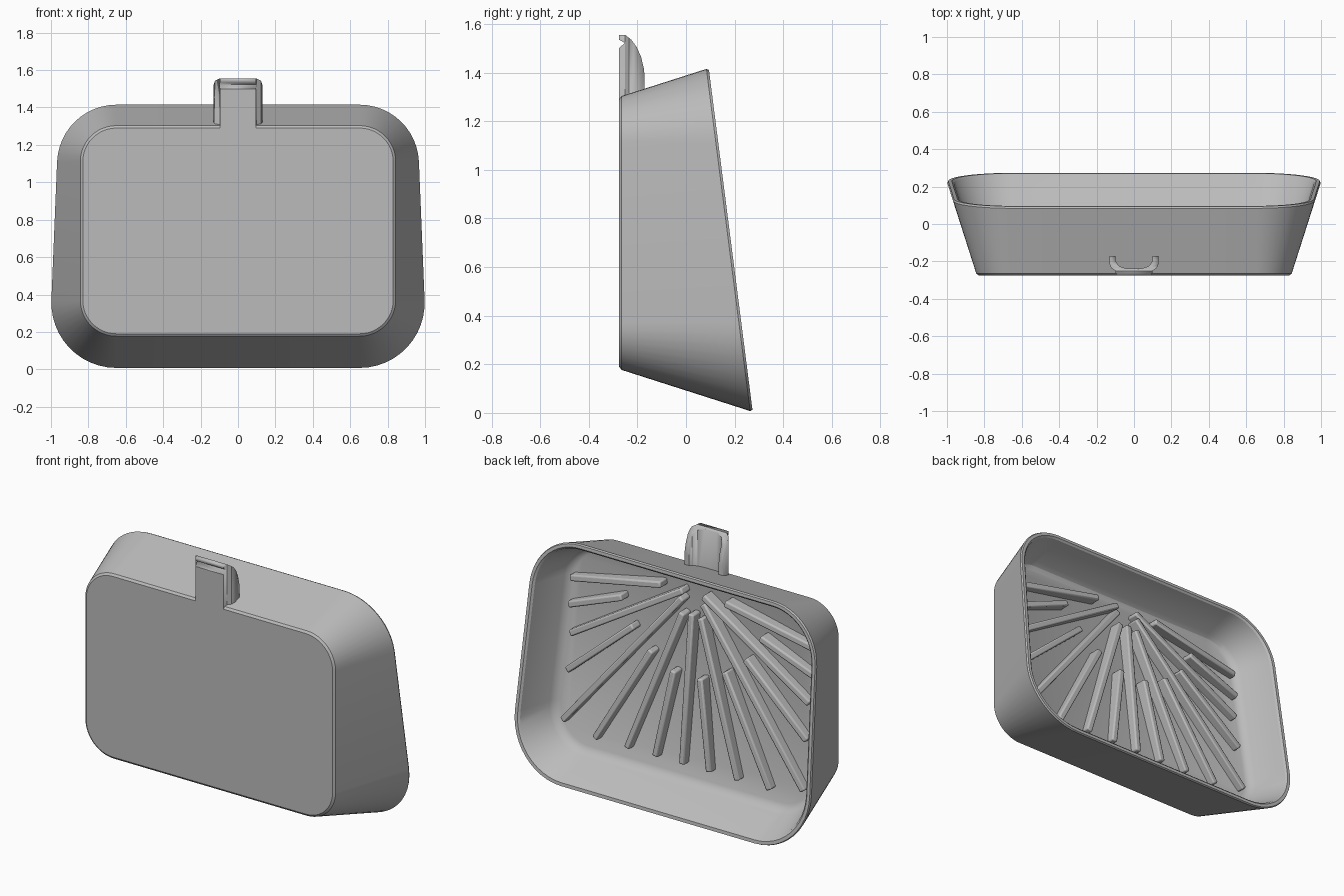
import bpy, bmesh, math
from mathutils import Vector

cube = bpy.data.objects.get("Cube")
if cube:
    bpy.data.objects.remove(cube, do_unlink=True)

grey = bpy.data.materials.new("plain grey")
grey.use_nodes = True
GREY = (0.5, 0.5, 0.5, 1)
grey.diffuse_color = GREY
grey.node_tree.nodes["Principled BSDF"].inputs["Base Color"].default_value = GREY

DRAFT = 0.32      # outward slope of the walls
LEAN = 0.128      # slant of the rim and floor
FRONT = -0.275    # front face
WALL = 0.035
FLOOR = 0.03      # floor plane is y = FLOOR - LEAN * z


def finish(name, bm, angle=30):
    bmesh.ops.recalc_face_normals(bm, faces=bm.faces[:])
    mesh = bpy.data.meshes.new(name)
    bm.to_mesh(mesh)
    bm.free()
    mesh.materials.append(grey)
    obj = bpy.data.objects.new(name, mesh)
    bpy.context.collection.objects.link(obj)
    bpy.ops.object.select_all(action='DESELECT')
    obj.select_set(True)
    bpy.context.view_layer.objects.active = obj
    bpy.ops.object.shade_smooth_by_angle(angle=math.radians(angle))
    return obj


def outline(half_w=0.84, low=0.18, high=1.30, r=0.19, steps=12):
    """Rounded rectangle as (x, z, outward normal) entries."""
    pts = []
    for quarter, (sx, top) in enumerate([(1, 1), (-1, 1), (-1, 0), (1, 0)]):
        cx = sx * (half_w - r)
        cz = high - r if top else low + r
        for i in range(steps + 1):
            a = (quarter + i / steps) * math.pi / 2
            n = (math.cos(a), math.sin(a))
            pts.append((cx + r * n[0], cz + r * n[1], n))
    return pts


def loop(bm, inset, plane, lean):
    """Ring where the drafted wall, moved in by inset, meets a plane."""
    ring = []
    for x, z, n in outline():
        x, z = x - n[0] * inset, z - n[1] * inset
        t = (plane - lean * z - FRONT) / (1 + lean * DRAFT * n[1])
        ring.append(bm.verts.new((x + n[0] * DRAFT * t, FRONT + t,
                                  z + n[1] * DRAFT * t)))
    return ring


def prism(points, place, start, end):
    bm = bmesh.new()
    rings = [[bm.verts.new(place(a, b, c)) for a, b in points]
             for c in (start, end)]
    bm.faces.new(rings[0])
    bm.faces.new(rings[1])
    for i in range(len(points)):
        j = (i + 1) % len(points)
        bm.faces.new((rings[0][i], rings[0][j], rings[1][j], rings[1][i]))
    return bm


# Dish body: front face, drafted wall, slanted rim, recessed floor
bm = bmesh.new()
rings = [loop(bm, *spec) for spec in (
    (0.01, FRONT, 0), (0, FRONT + 0.01, 0),
    (0, 0.265, LEAN), (0.008, 0.275, LEAN),
    (WALL - 0.008, 0.275, LEAN), (WALL, 0.265, LEAN),
    (WALL, FLOOR + 0.04, LEAN), (WALL + 0.012, FLOOR + 0.013, LEAN),
    (WALL + 0.035, FLOOR, LEAN))]
for a, b in zip(rings, rings[1:]):
    for i in range(len(a)):
        j = (i + 1) % len(a)
        bm.faces.new((a[i], a[j], b[j], b[i]))
bm.faces.new(rings[0])
bm.faces.new(rings[-1])
finish("dish_body", bm)


# Fan of ribs, alternately long and short, spreading from the top middle
def rib(name, angle, start):
    dx, dz = math.cos(angle), -math.sin(angle)
    hub = 1.27
    reach = min(0.83 / max(abs(dx), 0.01), 1.04 / abs(dz))
    if abs(dx) > 0.5 and abs(dz) > 0.5:
        reach -= 0.03
    side = Vector((-dz, 0, dx)) * 0.019
    bm = bmesh.new()
    ends = []
    for dist, height in ((start, 0.07), (reach, 0.045)):
        x, z = dx * dist, hub + dz * dist
        ring = []
        for s, h in ((-1, -0.02), (1, -0.02), (1, height), (-1, height)):
            p = Vector((x, 0, z)) + side * s
            p.y = FLOOR - LEAN * p.z + h
            ring.append(bm.verts.new(p))
        ends.append(ring)
    bm.faces.new(ends[0])
    bm.faces.new(ends[1])
    for i in range(4):
        j = (i + 1) % 4
        bm.faces.new((ends[0][i], ends[0][j], ends[1][j], ends[1][i]))
    obj = finish(name, bm, 40)
    bevel = obj.modifiers.new("soft_edges", 'BEVEL')
    bevel.width = 0.009
    bevel.segments = 2


starts = [0.22, 0.5, 0.08, 0.5, 0.11, 0.5, 0.18, 0.52]
for i, start in enumerate(starts):
    angle = math.radians(11.5 + i * 9.8)
    rib(f"left_rib_{i + 1}", angle, start)
    rib(f"right_rib_{i + 1}", math.pi - angle, start)
rib("middle_rib", math.pi / 2, 0.16)

# Hanging tab: a channel open to the back, trimmed to a curved side shape
half = [(0.095, FRONT), (0.1, -0.25), (0.122, -0.235), (0.13, -0.215),
        (0.13, -0.17), (0.1, -0.17), (0.098, -0.2), (0.08, -0.225),
        (0.04, -0.238)]
section = half + [(-x, y) for x, y in reversed(half)]
tab = finish("hanging_tab",
             prism(section, lambda a, b, c: (a, b, c), 1.22, 1.6))
side_shape = [(-0.3, 1.1), (-0.3, 1.5), (-0.275, 1.5), (-0.252, 1.522),
              (-0.275, 1.535), (-0.3, 1.535), (-0.3, 1.555), (-0.25, 1.555),
              (-0.225, 1.535), (-0.203, 1.505), (-0.185, 1.465),
              (-0.174, 1.42), (-0.168, 1.37), (-0.16, 1.1)]
trim = finish("tab_trim",
              prism(side_shape, lambda a, b, c: (c, a, b), -0.3, 0.3))
trim.hide_render = True
cut = tab.modifiers.new("trim", 'BOOLEAN')
cut.operation = 'INTERSECT'
cut.solver = 'EXACT'
cut.object = trim
bpy.context.view_layer.objects.active = tab
bpy.ops.object.modifier_apply(modifier=cut.name)
bpy.data.objects.remove(trim, do_unlink=True)
